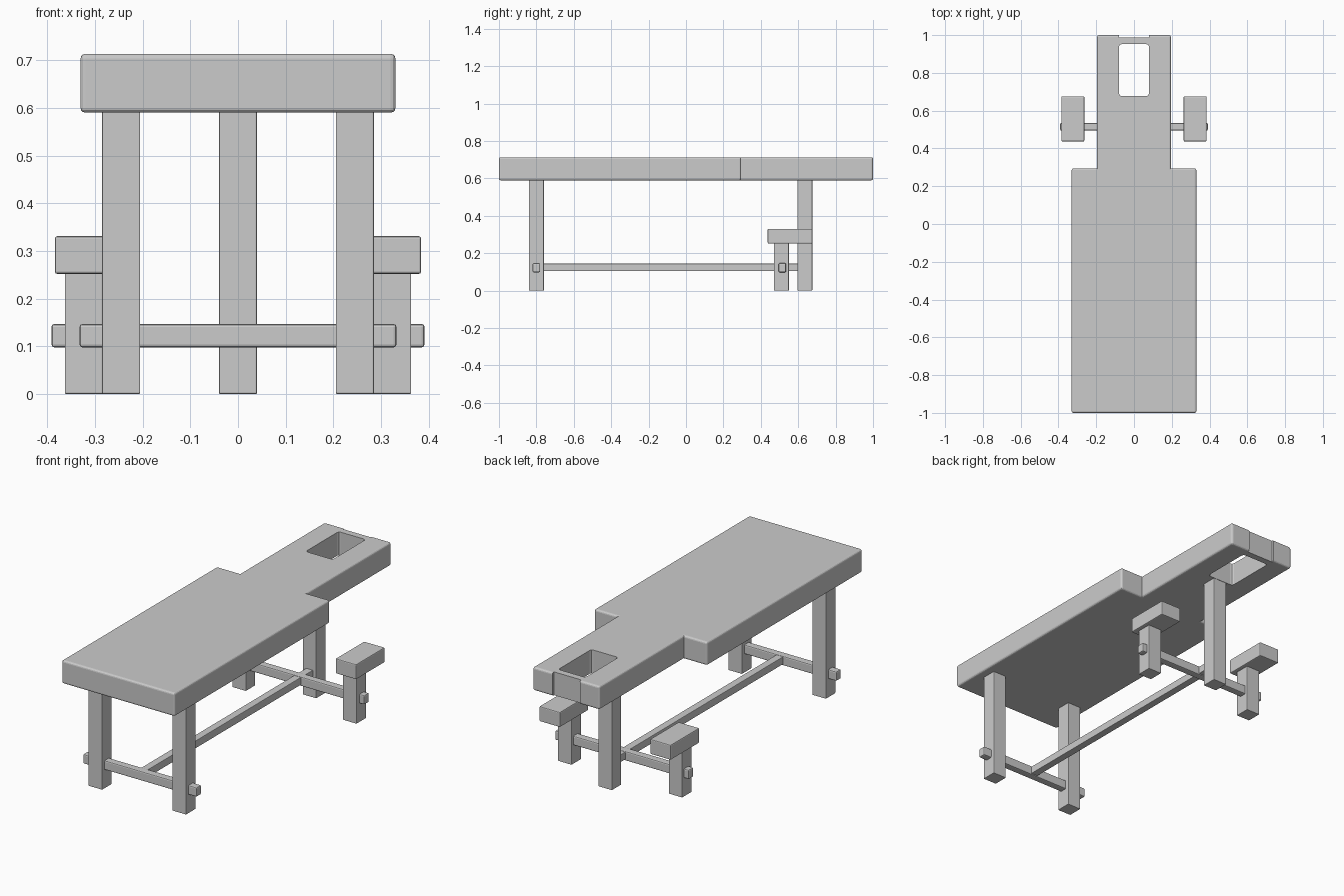
import bpy, bmesh

if "Cube" in bpy.data.objects:
    bpy.data.objects.remove(bpy.data.objects["Cube"])


def finish(bm, name, bevel, segments=2):
    # round only the outward edges, then make the object
    bmesh.ops.recalc_face_normals(bm, faces=bm.faces[:])
    if bevel:
        edges = [e for e in bm.edges if e.is_convex and e.calc_face_angle(0) > 0.5]
        bmesh.ops.bevel(bm, geom=edges, offset=bevel, segments=segments,
                        profile=0.5, affect='EDGES')
    mesh = bpy.data.meshes.new(name)
    bm.to_mesh(mesh)
    bm.free()
    ob = bpy.data.objects.new(name, mesh)
    bpy.context.collection.objects.link(ob)
    return ob


def prism(name, outline, z0, z1, bevel, segments=2):
    bm = bmesh.new()
    face = bm.faces.new([bm.verts.new((x, y, z0)) for x, y in outline])
    ext = bmesh.ops.extrude_face_region(bm, geom=[face])
    verts = [g for g in ext['geom'] if isinstance(g, bmesh.types.BMVert)]
    bmesh.ops.translate(bm, verts=verts, vec=(0, 0, z1 - z0))
    return finish(bm, name, bevel, segments)


def box(name, x, y, z, bevel=0.003):
    outline = [(x[0], y[0]), (x[1], y[0]), (x[1], y[1]), (x[0], y[1])]
    return prism(name, outline, z[0], z[1], bevel)


def cut(target, cutter):
    mod = target.modifiers.new("cut", 'BOOLEAN')
    mod.operation = 'DIFFERENCE'
    mod.solver = 'EXACT'
    mod.object = cutter
    cutter.hide_render = True
    cutter.hide_viewport = True


# tabletop: wide body with a narrow head end
right = [(0.33, -1.0), (0.33, 0.295), (0.195, 0.295), (0.195, 1.0)]
outline = right + [(-x, y) for x, y in reversed(right)]
tabletop = prism("tabletop", outline, 0.59, 0.713, 0.01, 3)

# face opening (rounded corners) and shallow notch in the head end
cut(tabletop, box("face_opening_cutter", (-0.079, 0.079), (0.677, 0.952), (0.4, 0.9), 0.013))
cut(tabletop, box("notch_cutter", (-0.08, 0.08), (0.987, 1.1), (0.4, 0.9), 0))

# paired parts on both sides
for side, s in (("left", -1), ("right", 1)):
    def sx(a, b):
        return tuple(sorted((s * a, s * b)))
    box(side + "_foot_leg", sx(0.205, 0.285), (-0.84, -0.76), (0, 0.595))
    box(side + "_armrest_post", sx(0.283, 0.363), (0.47, 0.55), (0, 0.255))
    box(side + "_armrest", sx(0.263, 0.384), (0.437, 0.676), (0.252, 0.331), 0.005)

# central leg under the head end
box("head_leg", (-0.04, 0.04), (0.595, 0.675), (0, 0.595))

# cross rails poking through the legs, and the long stretcher
box("foot_cross_rail", (-0.332, 0.332), (-0.82, -0.78), (0.098, 0.147), 0.006)
box("head_cross_rail", (-0.391, 0.391), (0.495, 0.535), (0.098, 0.147), 0.006)
box("long_stretcher", (-0.02, 0.02), (-0.80, 0.61), (0.104, 0.144), 0.003)
